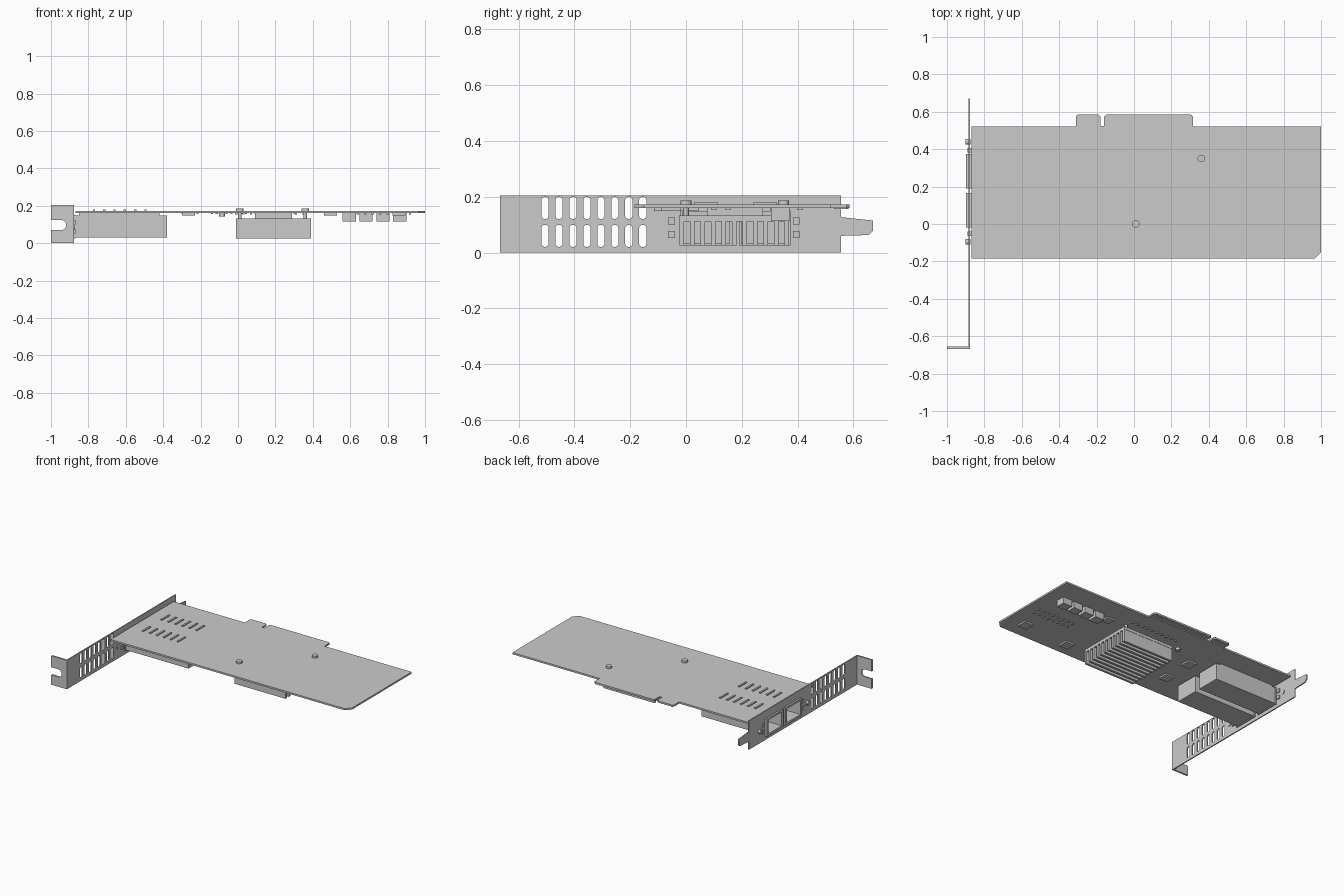
import bpy, bmesh, math
from mathutils import Vector

if "Cube" in bpy.data.objects:
    bpy.data.objects.remove(bpy.data.objects["Cube"])

grey = bpy.data.materials.new("plain_grey")
grey.use_nodes = True
GREY = (0.6, 0.6, 0.6, 1)
grey.diffuse_color = GREY
grey.node_tree.nodes["Principled BSDF"].inputs["Base Color"].default_value = GREY


def finish(name, bm):
    bmesh.ops.recalc_face_normals(bm, faces=bm.faces)
    mesh = bpy.data.meshes.new(name)
    bm.to_mesh(mesh)
    bm.free()
    mesh.materials.append(grey)
    obj = bpy.data.objects.new(name, mesh)
    bpy.context.collection.objects.link(obj)
    return obj


def prism(name, loops, axis, low, high):
    """Extrude an outline (first loop) with holes (other loops) along an axis."""
    place = {"x": lambda u, v, w: (w, u, v),
             "y": lambda u, v, w: (u, w, v),
             "z": lambda u, v, w: (u, v, w)}[axis]
    bm = bmesh.new()
    edges = []
    for loop in loops:
        vs = [bm.verts.new(place(u, v, low)) for u, v in loop]
        edges += [bm.edges.new((a, b)) for a, b in zip(vs, vs[1:] + vs[:1])]
    bmesh.ops.triangle_fill(bm, edges=edges, use_beauty=True)
    new = bmesh.ops.extrude_face_region(bm, geom=bm.faces[:], use_keep_orig=True)
    moved = [g for g in new["geom"] if isinstance(g, bmesh.types.BMVert)]
    bmesh.ops.translate(bm, verts=moved, vec=Vector(place(0, 0, high - low)))
    return finish(name, bm)


def rect(u0, u1, v0, v1):
    return [(u0, v0), (u1, v0), (u1, v1), (u0, v1)]


def oval(u, v, half_w, half_h, n=16):
    """Stadium outline, taller than wide; a circle if both halves match."""
    pts = []
    for i in range(n):
        a = 2 * math.pi * (i + 0.5) / n
        shift = math.copysign(half_h - half_w, math.sin(a))
        pts.append((u + half_w * math.cos(a), v + half_w * math.sin(a) + shift))
    return pts


def box(name, x0, x1, y0, y1, z0, z1):
    return prism(name, [rect(x0, x1, y0, y1)], "z", z0, z1)


def disc(name, u, v, r, axis, low, high):
    return prism(name, [oval(u, v, r, r, 24)], axis, low, high)


# Circuit board with edge connector tabs and a clipped corner
UNDER, UPPER = 0.16, 0.172
prism("circuit_board", [[(-0.87, -0.185), (0.965, -0.185), (1, -0.15), (1, 0.52),
      (0.315, 0.52), (0.315, 0.575), (0.305, 0.585), (-0.15, 0.585), (-0.16, 0.575),
      (-0.16, 0.525), (-0.18, 0.525), (-0.18, 0.575), (-0.19, 0.585), (-0.3, 0.585),
      (-0.31, 0.575), (-0.31, 0.52), (-0.87, 0.52)]], "z", UNDER, UPPER)

# Edge connector contacts
for i in range(24):
    x = -0.295 + i * 0.026
    if not -0.2 < x < -0.15:
        box("edge_contact", x - 0.006, x + 0.006, 0.53, 0.582, UNDER - 0.003, UNDER)

# Bracket plate with vent slots, port openings and a bottom tongue
PORTS = (0.0725, 0.2825)
holes = [oval(-0.505 + i * 0.05, z, 0.013, 0.04) for i in range(8) for z in (0.06, 0.16)]
holes += [rect(y - 0.08, y + 0.08, 0.035, 0.14) for y in PORTS]
plate = [(-0.665, 0), (0.555, 0), (0.555, 0.06), (0.655, 0.063), (0.67, 0.078),
         (0.67, 0.115), (0.555, 0.127), (0.555, 0.205), (-0.665, 0.205)]
prism("bracket_plate", [plate] + holes, "x", -0.885, -0.877)

# Bent mounting flange with an open screw slot
arc = [(-0.945 + 0.027 * math.sin(a), 0.097 + 0.027 * math.cos(a))
       for a in [math.pi * i / 8 for i in range(9)]]
prism("bracket_flange", [[(-1, 0.124)] + arc + [(-1, 0.07), (-1, 0), (-0.877, 0),
      (-0.877, 0.205), (-1, 0.205)]], "y", -0.667, -0.655)

# Port cages: hollow tube, back wall and front collar
for y in PORTS:
    outer, inner = rect(y - 0.085, y + 0.085, 0.03, 0.147), rect(y - 0.075, y + 0.075, 0.04, 0.137)
    prism("port_cage", [outer, inner], "x", -0.88, -0.39)
    prism("port_back_wall", [outer], "x", -0.39, -0.38)
    prism("port_collar", [rect(y - 0.0925, y + 0.0925, 0.025, 0.15), inner], "x", -0.897, -0.87)
    # Solder tabs standing through the board
    box("cage_foot", -0.85, -0.42, y - 0.08, y + 0.08, 0.145, UNDER)
    for i in range(6):
        x = -0.77 + i * 0.055
        box("solder_tab", x - 0.006, x + 0.006, y - 0.043, y + 0.043, UPPER, 0.179)

# Bracket screws and indicator lamps
for y in (-0.095, 0.44):
    disc("bracket_screw", y, 0.085, 0.015, "x", -0.9, -0.873)
for y in (-0.052, 0.395):
    for z in (0.065, 0.113):
        box("indicator_lamp", -0.89, -0.868, y - 0.012, y + 0.012, z - 0.012, z + 0.012)

# Heat sink: chip, base plate and fins
box("main_chip", 0.09, 0.29, 0.075, 0.275, 0.13, UNDER)
box("heat_sink_base", -0.01, 0.39, -0.025, 0.37, 0.112, 0.133)
FINS = 11
for i in range(FINS):
    y = -0.015 + i * 0.375 / (FINS - 1)
    box("heat_sink_fin", -0.01, 0.39, y - 0.008, y + 0.008, 0.025, 0.114)

# Push pins holding the heat sink
for x, y in ((0.01, 0), (0.36, 0.35)):
    disc("push_pin_head", x, y, 0.02, "z", UPPER, 0.186)
    disc("push_pin_shaft", x, y, 0.01, "z", 0.12, UPPER)

# Power inductors
for i in range(4):
    x = 0.595 + i * 0.09
    box("inductor", x - 0.035, x + 0.035, 0.305, 0.37, 0.115, UNDER)

# Flat chips below the board
for x, y, s in ((0.86, -0.055, 0.035), (0.495, -0.08, 0.035), (0.495, 0.33, 0.028),
                (-0.265, 0.01, 0.035), (-0.265, 0.23, 0.035)):
    box("flat_chip", x - s, x + s, y - s, y + s, 0.149, UNDER)
disc("crystal", -0.085, 0.335, 0.016, "z", 0.143, UNDER)

# Rows of tiny components
for y in (0.1, 0.15):
    for i in range(8):
        x = 0.64 + i * 0.04
        box("tiny_part", x - 0.006, x + 0.006, y - 0.009, y + 0.009, 0.152, UNDER)
for i in range(10):
    x = -0.01 + i * 0.04
    box("tiny_part", x - 0.006, x + 0.006, 0.4, 0.418, 0.152, UNDER)
